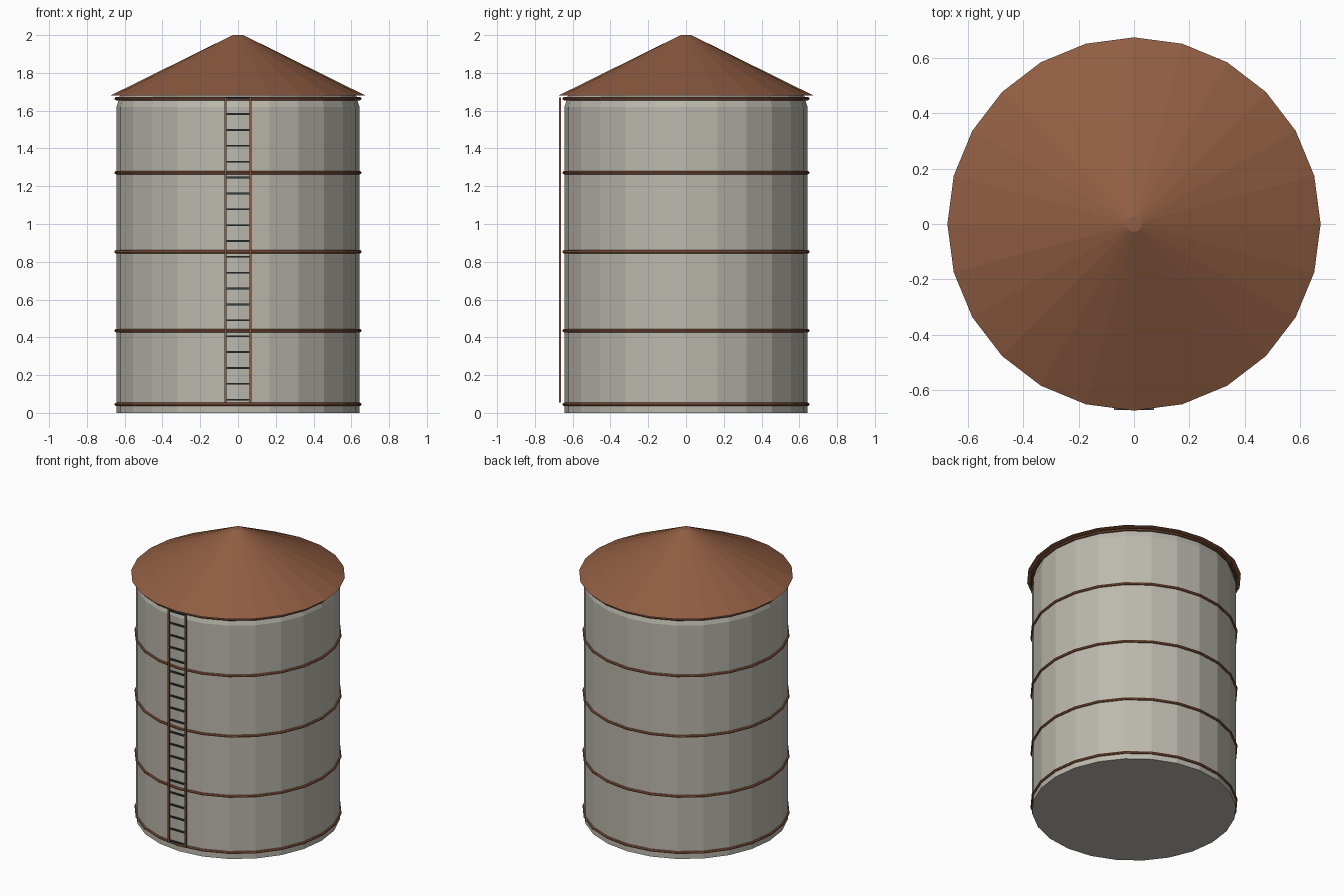
import bpy, math
from mathutils import Vector

if "Cube" in bpy.data.objects:
    bpy.data.objects.remove(bpy.data.objects["Cube"])

SIDES = 24


def material(name, rgb):
    m = bpy.data.materials.new(name)
    m.diffuse_color = (*rgb, 1)
    m.use_nodes = True
    m.node_tree.nodes["Principled BSDF"].inputs["Base Color"].default_value = m.diffuse_color
    return m


concrete = material("pale concrete", (0.50, 0.48, 0.42))
rust = material("rust brown", (0.28, 0.11, 0.055))
steel = material("dark steel", (0.035, 0.05, 0.055))


def lathe(name, profile, mat, closed=False):
    """Revolve (radius, z) points around z; cap the ends unless closed."""
    verts, faces = [], []
    for r, z in profile:
        for i in range(SIDES):
            a = 2 * math.pi * i / SIDES
            verts.append((r * math.cos(a), r * math.sin(a), z))
    n = len(profile)
    for k in range(n if closed else n - 1):
        lo, hi = k * SIDES, (k + 1) % n * SIDES
        for i in range(SIDES):
            j = (i + 1) % SIDES
            faces.append((lo + i, lo + j, hi + j, hi + i))
    if not closed:
        faces.append(tuple(reversed(range(SIDES))))
        faces.append(tuple(range((n - 1) * SIDES, n * SIDES)))
    mesh = bpy.data.meshes.new(name)
    mesh.from_pydata(verts, [], faces)
    mesh.materials.append(mat)
    ob = bpy.data.objects.new(name, mesh)
    bpy.context.collection.objects.link(ob)
    return ob


def box(name, centre, size, mat):
    bpy.ops.mesh.primitive_cube_add(size=1, location=centre)
    ob = bpy.context.object
    ob.name = name
    ob.scale = size
    ob.data.materials.append(mat)
    return ob


# Tank wall with a chamfered shoulder
lathe("tank_wall", [(0.643, 0), (0.643, 1.62), (0.625, 1.68)], concrete)

# Conical roof with a small flat tip
lathe("roof", [(0.675, 1.68), (0.028, 2.0)], rust)

# Hoops around the wall
for k, z in enumerate((0.045, 0.435, 0.853, 1.272, 1.664)):
    ring = [(0.645 + 0.009 * math.cos(a), z + 0.009 * math.sin(a))
            for a in (2 * math.pi * i / 8 for i in range(8))]
    lathe(f"hoop_{k + 1}", ring, rust, closed=True)

# Ladder rails
for side, x in (("left", -0.066), ("right", 0.066)):
    box(f"ladder_rail_{side}", (x, -0.667, 0.863), (0.011, 0.011, 1.615), rust)

# Ladder rungs
for k in range(20):
    box(f"ladder_rung_{k + 1}", (0, -0.667, 0.07 + k * 0.084), (0.125, 0.011, 0.009), steel)
